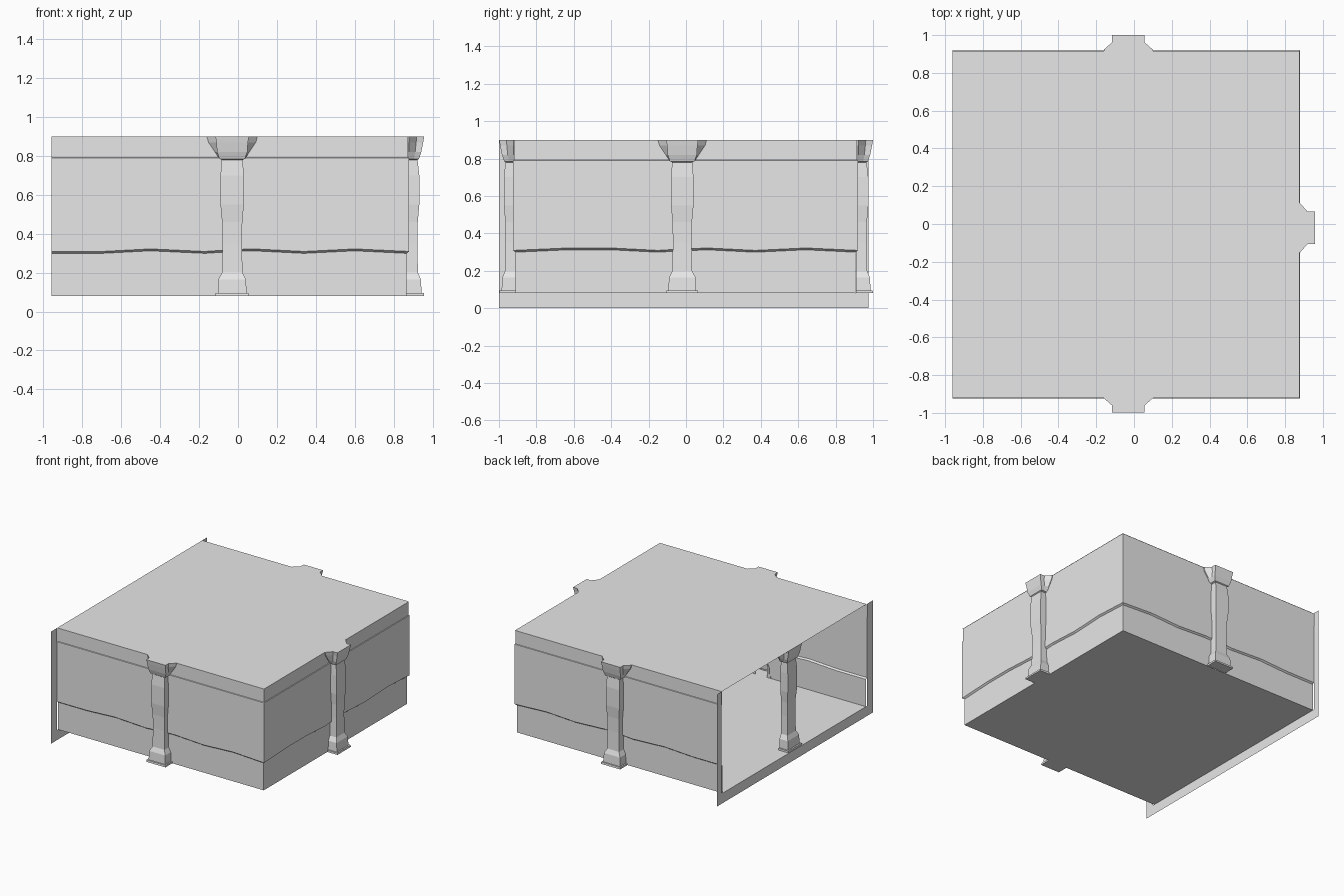
import bpy
import math

if "Cube" in bpy.data.objects:
    bpy.data.objects.remove(bpy.data.objects["Cube"])

stone = bpy.data.materials.new("plain grey")
stone.diffuse_color = (0.8, 0.8, 0.8, 1)
stone.use_nodes = True
stone.node_tree.nodes["Principled BSDF"].inputs["Base Color"].default_value = stone.diffuse_color

LEFT, RIGHT, FRONT, BACK = -0.96, 0.88, -0.925, 0.92
FLOOR, BAND, TOP = 0.08, 0.79, 0.90


def make(name, verts, faces):
    mesh = bpy.data.meshes.new(name)
    mesh.from_pydata(verts, [], faces)
    mesh.materials.append(stone)
    mesh.update()
    ob = bpy.data.objects.new(name, mesh)
    bpy.context.collection.objects.link(ob)
    return ob


def sheet(name, rings, caps=False, skip=()):
    """Join equally long rows of points with quads."""
    n = len(rings[0])
    verts = [p for r in rings for p in r]
    faces = []
    for j in range(len(rings) - 1):
        for i in range(n - 1):
            if i not in skip:
                a = j * n + i
                faces.append((a, a + 1, a + n + 1, a + n))
    if caps:
        faces.append(tuple(reversed(range(n))))
        faces.append(tuple(range(len(verts) - n, len(verts))))
    return make(name, verts, faces)


# Wall path around three sides: x, y, outward x, outward y, ledge height
LOW, HIGH = 0.303, 0.316
path = []
skips = []


def add(x, y, ox, oy, h):
    path.append((x, y, ox, oy, h))


def gap(p, q):
    """Opening in the wall behind a column."""
    skips.append(len(path))
    add(*p)
    add(*q)


for x, h in ((LEFT, LOW), (-0.7, LOW), (-0.45, HIGH), (-0.17, LOW)):
    add(x, FRONT, 0, -1, h)
gap((-0.08, FRONT, 0, -1, 0.309), (0.02, FRONT, 0, -1, 0.314))
for x, h in ((0.08, HIGH), (0.34, LOW), (0.6, HIGH)):
    add(x, FRONT, 0, -1, h)
add(RIGHT, FRONT, 1, -1, LOW)
for y, h in ((-0.63, HIGH), (-0.4, HIGH), (-0.15, LOW)):
    add(RIGHT, y, 1, 0, h)
gap((RIGHT, -0.07, 1, 0, 0.308), (RIGHT, 0.03, 1, 0, 0.312))
for y, h in ((0.11, HIGH), (0.37, LOW), (0.64, HIGH)):
    add(RIGHT, y, 1, 0, h)
add(RIGHT, BACK, 1, 1, LOW)
for x, h in ((0.6, HIGH), (0.34, LOW), (0.08, HIGH)):
    add(x, BACK, 0, 1, h)
gap((0.02, BACK, 0, 1, 0.314), (-0.08, BACK, 0, 1, 0.309))
for x, h in ((-0.17, LOW), (-0.45, HIGH), (-0.7, LOW), (LEFT, LOW)):
    add(x, BACK, 0, 1, h)

# Walls: recessed plinth, wavy sloped ledge, upper wall and top band
profile = [
    (lambda h: FLOOR, -0.013),
    (lambda h: h - 0.004, -0.013),
    (lambda h: h + 0.006, 0.0),
    (lambda h: BAND, 0.0),
    (lambda h: BAND + 0.002, -0.005),
    (lambda h: TOP, -0.005),
]
rows = [[(x + ox * off, y + oy * off, zf(h)) for x, y, ox, oy, h in path]
        for zf, off in profile]
sheet("walls", rows, skip=skips)


def slab(name, inset, z, up):
    x1, y0, y1 = RIGHT - inset, FRONT + inset, BACK - inset
    pts = [(LEFT, y0, z), (x1, y0, z), (x1, y1, z), (LEFT, y1, z)]
    make(name, pts, [(0, 1, 2, 3) if up else (3, 2, 1, 0)])


# Roof and floor sheets
slab("roof", 0.003, TOP, True)
slab("floor", 0.013, FLOOR, False)

# Thin border around the open end
frame = []
for y0, y1, z0, z1 in ((-1.0, FRONT, 0, TOP),
                       (BACK, 0.975, 0, TOP),
                       (FRONT, BACK, 0, FLOOR)):
    frame += [(LEFT, y0, z0), (LEFT, y0, z1), (LEFT, y1, z1), (LEFT, y1, z0)]
make("open_end_border", frame,
     [tuple(range(k, k + 4)) for k in (0, 4, 8)])

# Column sections: height, half width at the wall, half width in front, depth
SECTIONS = [
    (0.08, 0.085, 0.085, 0.077),
    (0.095, 0.085, 0.085, 0.075),
    (0.095, 0.074, 0.074, 0.064),
    (0.165, 0.071, 0.071, 0.060),
    (0.20, 0.053, 0.053, 0.045),
    (0.35, 0.050, 0.050, 0.042),
    (0.46, 0.052, 0.052, 0.044),
    (0.55, 0.060, 0.060, 0.052),
    (0.70, 0.060, 0.060, 0.052),
    (0.78, 0.054, 0.054, 0.043),
    (0.785, 0.066, 0.066, 0.050),
    (0.82, 0.088, 0.078, 0.062),
    (0.87, 0.122, 0.081, 0.072),
    (0.90, 0.130, 0.086, 0.077),
]


def column(name, turns, centre, dist):
    c, s = round(math.cos(turns * math.pi / 2)), round(math.sin(turns * math.pi / 2))
    rings = []
    for z, g, w, d in SECTIONS:
        half = [(g, -0.013), (g, 0.0), (w, d * 0.5), (w, d)]
        flat = [(-u, v) for u, v in half] + half[::-1]
        ring = []
        for u, v in flat:
            x, y = centre + u, -(dist + v)
            ring.append((x * c - y * s, x * s + y * c, z))
        rings.append(ring)
    sheet(name, rings, caps=True)


# One column in the middle of each side
column("front_column", 0, -0.03, -FRONT - 0.003)
column("right_column", 1, -0.02, RIGHT)
column("back_column", 2, 0.03, BACK + 0.003)
column("open_end_column", 3, 0.02, RIGHT)
